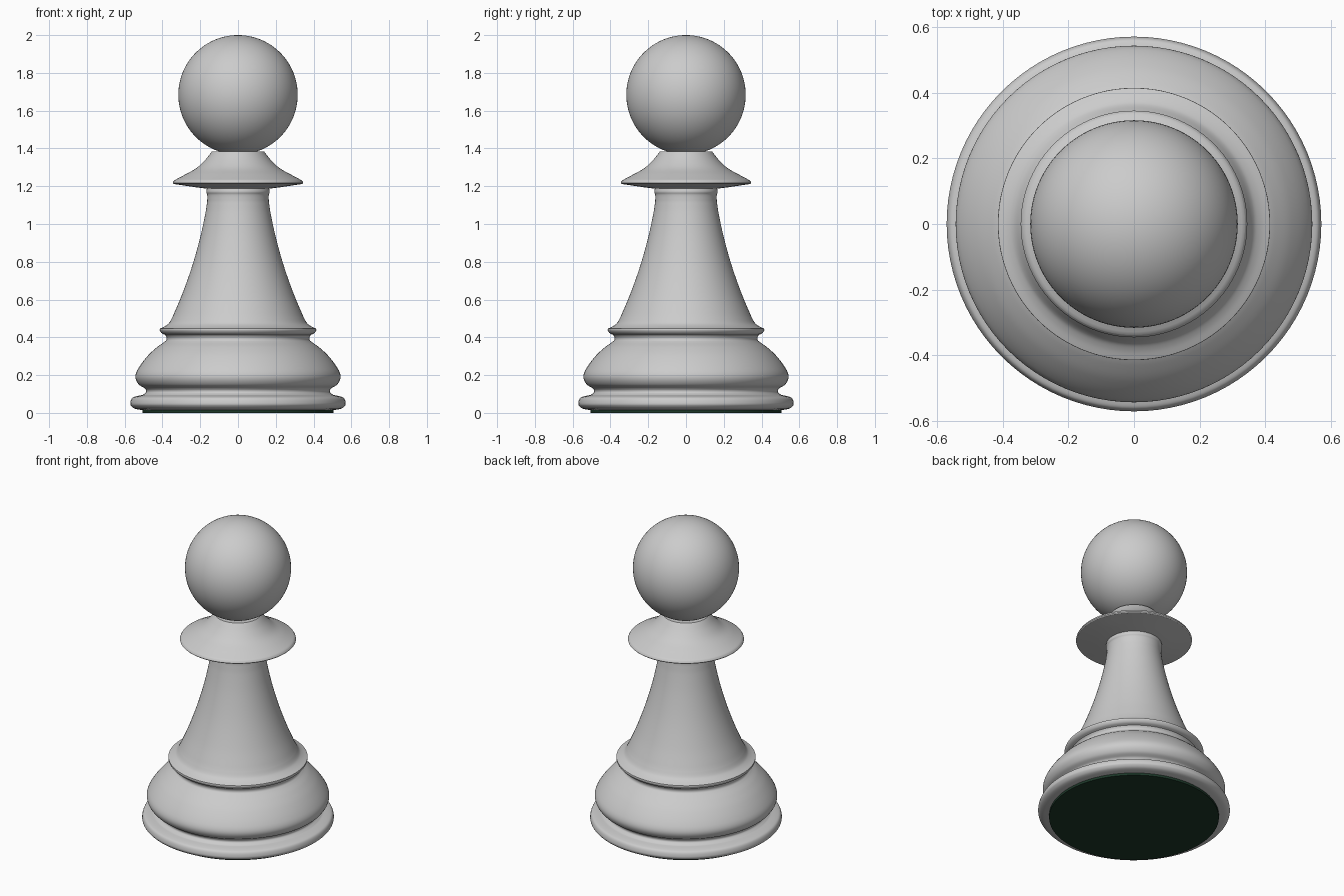
import bpy, math
from mathutils import Vector
from mathutils.geometry import interpolate_bezier

if "Cube" in bpy.data.objects:
    bpy.data.objects.remove(bpy.data.objects["Cube"])

SIDES = 96


def smooth_run(pts, steps=6):
    """Catmull-Rom style curve through (radius, z) points."""
    p = [Vector((r, 0, z)) for r, z in pts]
    if len(p) == 2:
        return p
    out = [p[0]]
    for i in range(len(p) - 1):
        a, b = p[i], p[i + 1]
        length = (b - a).length

        def tangent(j):
            return (p[min(j + 1, len(p) - 1)] - p[max(j - 1, 0)]).normalized()
        h1 = a + tangent(i) * length / 3
        h2 = b - tangent(i + 1) * length / 3
        out += interpolate_bezier(a, h1, h2, b, steps + 1)[1:]
    return out


def lathe(name, runs):
    """Revolve runs of profile points (bottom to top); corners between runs stay sharp."""
    prof = []
    for run in runs:
        pts = smooth_run(run)
        if prof and (pts[0] - prof[-1]).length < 1e-5:
            pts = pts[1:]
        prof += pts
    verts = [(v.x * math.cos(2 * math.pi * k / SIDES), v.x * math.sin(2 * math.pi * k / SIDES), v.z)
             for v in prof for k in range(SIDES)]
    faces = [(i * SIDES + k, i * SIDES + (k + 1) % SIDES,
              (i + 1) * SIDES + (k + 1) % SIDES, (i + 1) * SIDES + k)
             for i in range(len(prof) - 1) for k in range(SIDES)]
    top = (len(prof) - 1) * SIDES
    faces += [tuple(reversed(range(SIDES))), tuple(range(top, top + SIDES))]
    mesh = bpy.data.meshes.new(name)
    mesh.from_pydata(verts, [], faces)
    ob = bpy.data.objects.new(name, mesh)
    bpy.context.collection.objects.link(ob)
    finish(ob)
    return ob


def finish(ob):
    bpy.ops.object.select_all(action='DESELECT')
    ob.select_set(True)
    bpy.context.view_layer.objects.active = ob
    bpy.ops.object.shade_smooth_by_angle(angle=math.radians(35))


# Turned body: foot, bulge, ring, stem and collar
lathe("body", [
    # foot
    [(0.51, 0.015), (0.55, 0.024), (0.568, 0.04), (0.57, 0.055), (0.562, 0.077), (0.545, 0.086), (0.505, 0.095)],
    # groove above foot
    [(0.505, 0.095), (0.488, 0.108), (0.487, 0.12), (0.495, 0.131)],
    # rounded bulge
    [(0.495, 0.131), (0.527, 0.152), (0.543, 0.19), (0.53, 0.232), (0.48, 0.30), (0.43, 0.347), (0.392, 0.374)],
    # groove and ring
    [(0.392, 0.374), (0.38, 0.385), (0.378, 0.398), (0.385, 0.413)],
    [(0.385, 0.413), (0.404, 0.422), (0.414, 0.436), (0.414, 0.446)],
    [(0.414, 0.446), (0.385, 0.46), (0.365, 0.476), (0.345, 0.512)],
    # tapering stem
    [(0.345, 0.512), (0.295, 0.63), (0.242, 0.78), (0.20, 0.93), (0.172, 1.06), (0.163, 1.12)],
    [(0.163, 1.12), (0.163, 1.155), (0.168, 1.17), (0.165, 1.187)],
    # collar
    [(0.165, 1.187), (0.22, 1.194), (0.34, 1.212)],
    [(0.34, 1.212), (0.345, 1.218), (0.338, 1.231)],
    [(0.338, 1.231), (0.28, 1.262), (0.22, 1.296), (0.175, 1.338), (0.137, 1.385)],
])

# Ball head
bpy.ops.mesh.primitive_uv_sphere_add(segments=SIDES, ring_count=48, radius=0.316, location=(0, 0, 1.684))
head = bpy.context.object
head.name = "ball_head"
finish(head)

# Felt pad under the foot
felt = lathe("felt_pad", [[(0.505, 0.0), (0.505, 0.02)]])
green = bpy.data.materials.new("felt_green")
green.diffuse_color = (0.012, 0.04, 0.022, 1)
green.use_nodes = True
green.node_tree.nodes["Principled BSDF"].inputs["Base Color"].default_value = green.diffuse_color
felt.data.materials.append(green)
